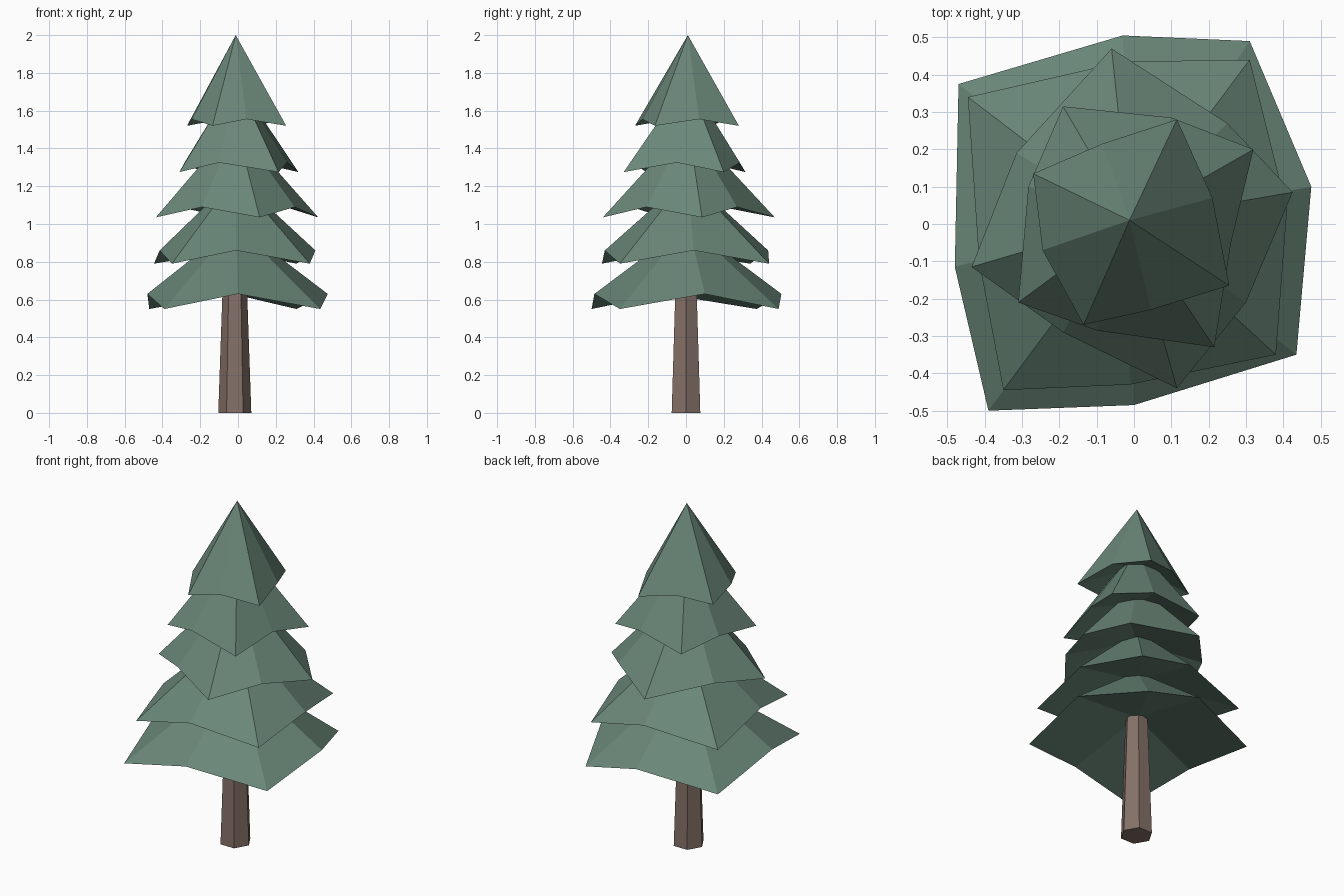
import bpy
import bmesh
from mathutils import Vector

# Remove the default cube
default_cube = bpy.data.objects.get("Cube")
if default_cube:
    bpy.data.objects.remove(default_cube, do_unlink=True)


def make_material(name, colour):
    material = bpy.data.materials.new(name)
    material.use_nodes = True
    material.diffuse_color = (*colour, 1)
    shader = material.node_tree.nodes["Principled BSDF"]
    shader.inputs["Base Color"].default_value = (*colour, 1)
    shader.inputs["Roughness"].default_value = 0.9
    return material


def finish(name, bm, material):
    """Turn a bmesh into a flat shaded object."""
    bmesh.ops.recalc_face_normals(bm, faces=bm.faces)
    mesh = bpy.data.meshes.new(name)
    bm.to_mesh(mesh)
    bm.free()
    mesh.materials.append(material)
    obj = bpy.data.objects.new(name, mesh)
    bpy.context.collection.objects.link(obj)
    return obj


def branch_tier(name, tip_z, notch_z, apex_z, tips, notches, material):
    """Drooping tips alternate with raised notches; the underside is hollowed."""
    bm = bmesh.new()
    ring = []
    for tip, notch in zip(tips, notches):
        ring.append(bm.verts.new((*tip, tip_z)))
        ring.append(bm.verts.new((*notch, notch_z)))
    apex = bm.verts.new((*AXIS, apex_z))
    hollow = bm.verts.new((*AXIS, notch_z + 0.09))
    for a, b in zip(ring, ring[1:] + ring[:1]):
        bm.faces.new((a, b, apex))
        bm.faces.new((b, a, hollow))
    return finish(name, bm, material)


AXIS = Vector((-0.012, 0.01))
needle_green = make_material("needle green", (0.144, 0.242, 0.188))
bark_brown = make_material("bark brown", (0.235, 0.165, 0.138))

# Tapered six-sided trunk
bm = bmesh.new()
bmesh.ops.create_cone(bm, cap_ends=True, segments=6, radius1=0.0875,
                      radius2=0.058, depth=0.85)
bmesh.ops.rotate(bm, verts=bm.verts, cent=(0, 0, 0),
                 matrix=Vector((0, 1, 0)).rotation_difference(Vector((1, 0, 0))).to_matrix())
bmesh.ops.translate(bm, verts=bm.verts, vec=(-0.017, 0, 0.425))
finish("trunk", bm, bark_brown)

# Branch tiers, listed counterclockwise: tips, then the notch following each tip
branch_tier("bottom_branches", 0.55, 0.63, 1.0,
            [(-.39, -.5), (.435, -.35), (.31, .49), (-.47, .375)],
            [(0, -.485), (.475, .1), (-.03, .505), (-.48, -.115)], needle_green)
branch_tier("lower_branches", 0.79, 0.86, 1.25,
            [(-.35, -.445), (.38, -.35), (.31, .44), (-.445, .34)],
            [(-.01, -.43), (.41, .04), (-.03, .435), (-.415, -.1)], needle_green)
branch_tier("middle_branches", 1.035, 1.09, 1.53,
            [(.115, -.44), (.425, .085), (-.06, .47), (-.435, -.115)],
            [(.3, -.21), (.25, .27), (-.315, .19), (-.19, -.29)], needle_green)
branch_tier("upper_branches", 1.275, 1.325, 1.77,
            [(.215, -.33), (.32, .2), (-.19, .315), (-.31, -.21)],
            [(.26, -.05), (.1, .285), (-.283, .1), (-.1, -.285)], needle_green)
branch_tier("top_branches", 1.52, 1.555, 2.0,
            [(-.135, -.27), (.255, -.165), (.115, .28), (-.27, .135)],
            [(.045, -.23), (.21, .07), (-.085, .215), (-.245, -.07)], needle_green)
